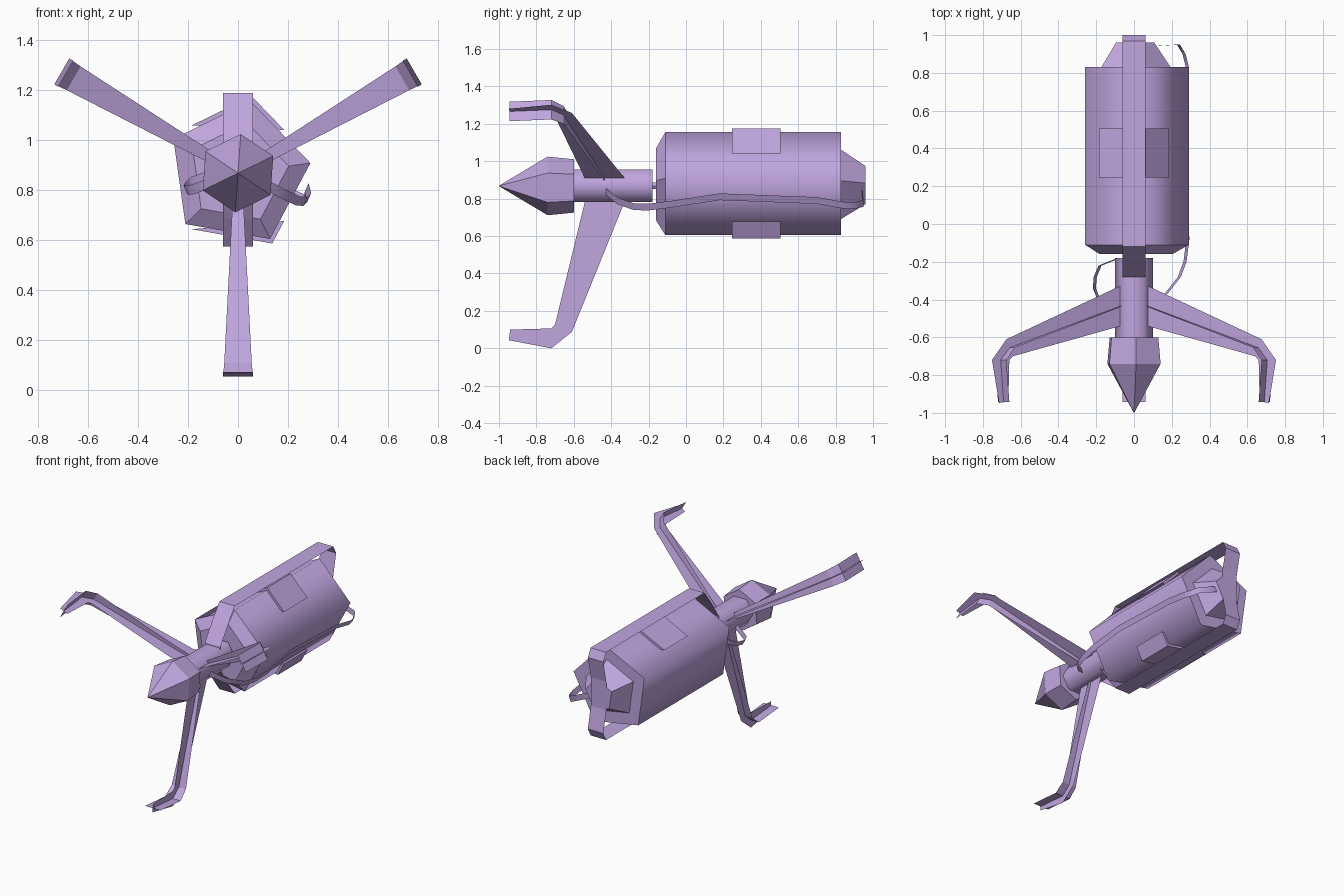
import bpy, bmesh, math
from mathutils import Vector

if "Cube" in bpy.data.objects:
    bpy.data.objects.remove(bpy.data.objects["Cube"])

AXIS_Z = 0.868
lilac = bpy.data.materials.new("lilac")
lilac.diffuse_color = (0.53, 0.38, 0.74, 1)
lilac.use_nodes = True
lilac.node_tree.nodes["Principled BSDF"].inputs["Base Color"].default_value = lilac.diffuse_color


def make(name, verts, faces, smooth=()):
    """Object from points and faces; smooth is the set of smooth face indices."""
    me = bpy.data.meshes.new(name)
    me.from_pydata([tuple(v) for v in verts], [], faces)
    for p in me.polygons:
        p.use_smooth = p.index in smooth
    bm = bmesh.new()
    bm.from_mesh(me)
    bmesh.ops.recalc_face_normals(bm, faces=bm.faces)
    bm.to_mesh(me)
    bm.free()
    me.materials.append(lilac)
    ob = bpy.data.objects.new(name, me)
    bpy.context.collection.objects.link(ob)
    return ob


def ring_point(r, deg):
    a = math.radians(deg)
    return r * math.cos(a), AXIS_Z + r * math.sin(a)


def prism(name, profile, sides, start, smooth_segment=None):
    """Polygonal solid along y from (y, radius) rings."""
    verts, faces, smooth = [], [], set()
    for y, r in profile:
        for i in range(sides):
            x, z = ring_point(r, start + 360 * i / sides)
            verts.append((x, y, z))
    for k in range(len(profile) - 1):
        for i in range(sides):
            if k == smooth_segment:
                smooth.add(len(faces))
            j = (i + 1) % sides
            a, b = k * sides, (k + 1) * sides
            faces.append((a + i, a + j, b + j, b + i))
    faces.append(tuple(range(sides)))
    faces.append(tuple(range(len(verts) - sides, len(verts))))
    return make(name, verts, faces, smooth)


def ribbon(name, left, right, smooth=True):
    """Thin sheet between two matching paths."""
    n = len(left)
    faces = [(i, i + 1, n + i + 1, n + i) for i in range(n - 1)]
    return make(name, list(left) + list(right), faces, range(n - 1) if smooth else ())


# Main solids
prism("spike_head", [(-1.0, 0.001), (-0.74, 0.157), (-0.60, 0.143)], 6, 26)
prism("barrel", [(-0.61, 0.1), (-0.18, 0.1)], 6, 0, 0)
prism("connector", [(-0.19, 0.02), (-0.15, 0.02)], 6, 0)
prism("body", [(-0.16, 0.205), (-0.11, 0.293), (0.83, 0.293)], 5, 8, 1)
prism("rear_cone", [(0.82, 0.196), (0.83, 0.196), (0.96, 0.108)], 5, 8)

# Raised plates over the upper and lower corners of the body
corners = [ring_point(0.313, 8 + 72 * i) for i in range(5)]


def edge_z(a, b, x):
    return a[1] + (b[1] - a[1]) * (x - a[0]) / (b[0] - a[0])


W = 0.185
for name, r, c, l in (("upper_plate", 0, 1, 2), ("lower_plate", 4, 4, 3)):
    if name == "upper_plate":
        right = (W, edge_z(corners[0], corners[1], W))
        left = (-W, edge_z(corners[1], corners[2], -W))
        corner = corners[1]
    else:
        right = (W, edge_z(corners[4], corners[0], W))
        left = (-W, edge_z(corners[3], corners[4], -W))
        corner = corners[4]
    tri = (right, corner, left)
    verts = [(x, y, z) for y in (0.245, 0.505) for x, z in tri]
    make(name, verts, [(0, 1, 2), (3, 4, 5), (0, 1, 4, 3), (1, 2, 5, 4), (2, 0, 3, 5)])

# Strap looping around the body lengthwise: (y, height above centre)
half = [(-0.28, 0.0), (-0.28, 0.08), (-0.20, 0.20), (-0.12, 0.307), (0.97, 0.307),
        (1.0, 0.25), (0.968, 0.10), (0.968, 0.0)]
loop = half + [(y, -h) for y, h in reversed(half[:-1])]
ribbon("strap", [(-0.06, y, 0.882 + h) for y, h in loop],
       [(0.06, y, 0.882 + h) for y, h in loop], False)

# Three prongs, each a plate crossed by a fin: (radius, y)
inner = [(0.04, -0.53), (0.74, -0.70), (0.762, -0.72), (0.768, -0.94)]
outer = [(0.04, -0.31), (0.78, -0.61), (0.868, -0.72), (0.825, -0.947)]
fin_half = [0.018, 0.055, 0.06, 0.06]
for name, deg in (("lower", -90), ("right", 30), ("left", 150)):
    a = math.radians(deg)
    out = Vector((math.cos(a), 0, math.sin(a)))
    side = Vector((-math.sin(a), 0, math.cos(a)))

    def place(p, t=0.0):
        return out * p[0] + side * t + Vector((0, p[1], AXIS_Z))

    ribbon(name + "_prong_plate", [place(p) for p in inner], [place(p) for p in outer], False)
    mid = [((p[0] + q[0]) / 2, (p[1] + q[1]) / 2) for p, q in zip(inner, outer)]
    ribbon(name + "_prong_fin", [place(p, -w) for p, w in zip(mid, fin_half)],
           [place(p, w) for p, w in zip(mid, fin_half)], False)

# Flat hoses: long one on the right, short loop on the left
long_path = [(0.08, -0.43, 0.84), (0.17, -0.37, 0.79), (0.24, -0.28, 0.757),
             (0.27, -0.20, 0.755), (0.285, -0.08, 0.77), (0.275, 0.18, 0.81),
             (0.275, 0.70, 0.79), (0.28, 0.84, 0.765), (0.265, 0.90, 0.762),
             (0.235, 0.95, 0.775), (0.08, 0.94, 0.84)]
short_path = [(-0.08, -0.18, 0.87), (-0.18, -0.22, 0.835), (-0.205, -0.28, 0.81),
              (-0.21, -0.34, 0.80), (-0.19, -0.39, 0.80), (-0.08, -0.44, 0.84)]
for name, path, dx in (("long_hose", long_path, 0.008), ("short_hose", short_path, -0.008)):
    off = Vector((dx, 0, 0.018))
    ribbon(name, [Vector(p) - off for p in path], [Vector(p) + off for p in path])
